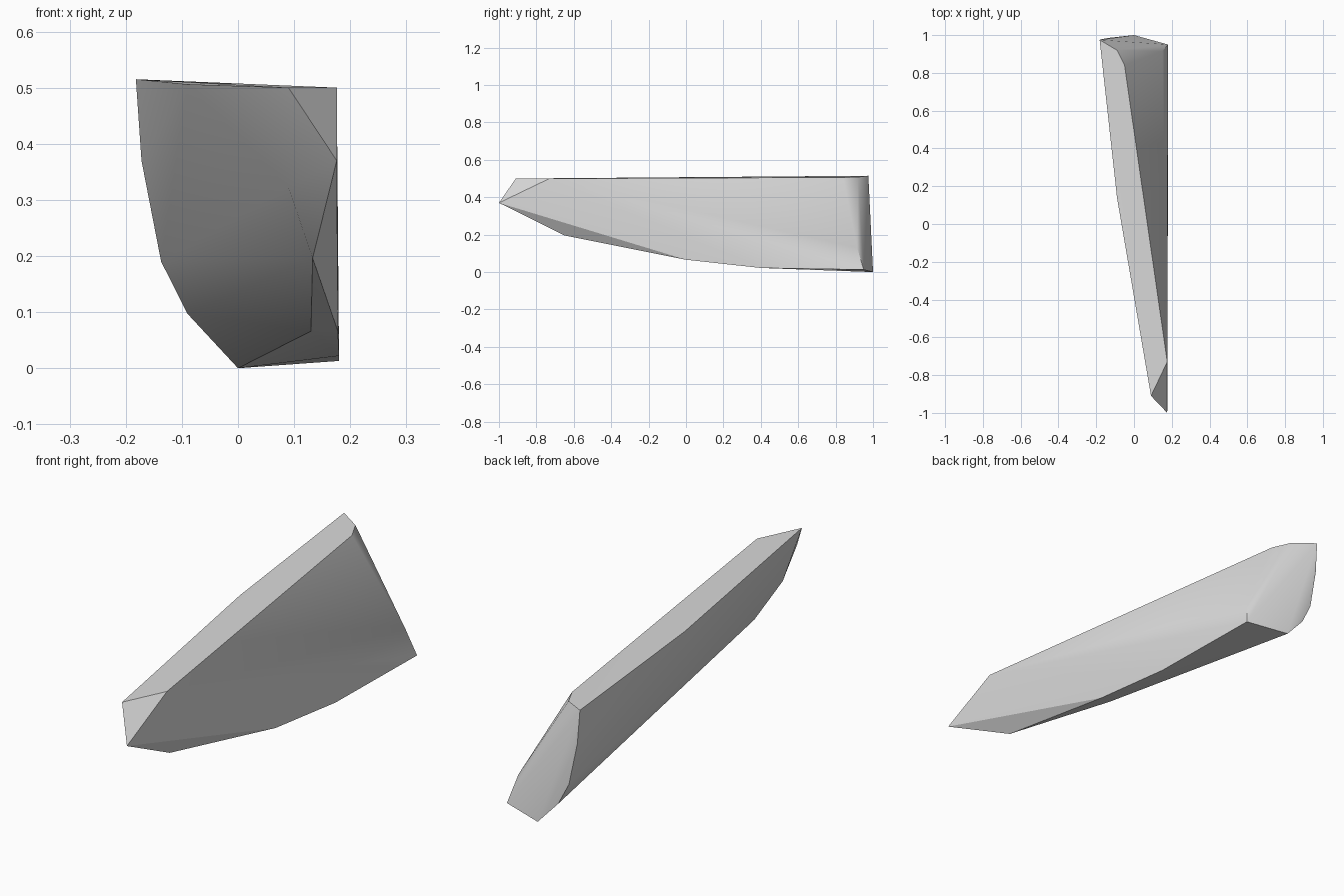
import bpy
import bmesh
import math

# Remove the default cube only
default_cube = bpy.data.objects.get("Cube")
if default_cube:
    bpy.data.objects.remove(default_cube, do_unlink=True)


def make_material(name, color):
    material = bpy.data.materials.new(name)
    material.use_nodes = True
    material.diffuse_color = color
    shader = next(n for n in material.node_tree.nodes if n.type == "BSDF_PRINCIPLED")
    shader.inputs["Base Color"].default_value = color
    return material


def convex_part(name, outlines, material):
    """Stretch a faceted skin around a set of outlines."""
    mesh = bpy.data.meshes.new(name)
    bm = bmesh.new()
    for outline in outlines:
        for point in outline:
            bm.verts.new(point)
    hull = bmesh.ops.convex_hull(bm, input=bm.verts[:], use_existing_faces=False)
    loose = {v for v in hull["geom_interior"] + hull["geom_unused"]
             if isinstance(v, bmesh.types.BMVert) and not v.link_faces}
    bmesh.ops.delete(bm, geom=list(loose), context="VERTS")
    bmesh.ops.recalc_face_normals(bm, faces=bm.faces[:])
    bm.to_mesh(mesh)
    bm.free()
    mesh.materials.append(material)
    part = bpy.data.objects.new(name, mesh)
    bpy.context.collection.objects.link(part)
    return part


# Narrow flat top, running from the wide back to the pointed front
top_outline = [(-.182, .975, .515), (-.09, .92, .508), (-.05, .84, .506),
               (.176, -.73, .5), (.09, -.91, .5), (-.09, .14, .506)]

# Swept keel edge on the left of the back end
back_edge = [(-.172, .978, .37), (-.137, .985, .19), (-.09, .99, .097), (0, 1, 0)]

# Rounded corner between the back end and the sloping side
back_corner = [(.15, .915, .13), (.18, .95, .013)]

# Lower edge of the sloping side, rising to the tip
lower_edge = [(.18, .4, .022), (.178, 0, .066), (.176, -1, .37)]

# Underside ridge, rising to the blunt front
under_ridge = [(.13, 0, .066), (.133, -.65, .196), (.09, -.78, .322)]

grey = make_material("plain grey", (.7, .7, .7, 1))
wedge = convex_part(
    "tapered_wedge",
    [top_outline, back_edge, back_corner, lower_edge, under_ridge],
    grey,
)

# Soft shading across shallow facets, crisp main edges
bpy.ops.object.select_all(action="DESELECT")
wedge.select_set(True)
bpy.context.view_layer.objects.active = wedge
bpy.ops.object.shade_smooth_by_angle(angle=math.radians(30))
